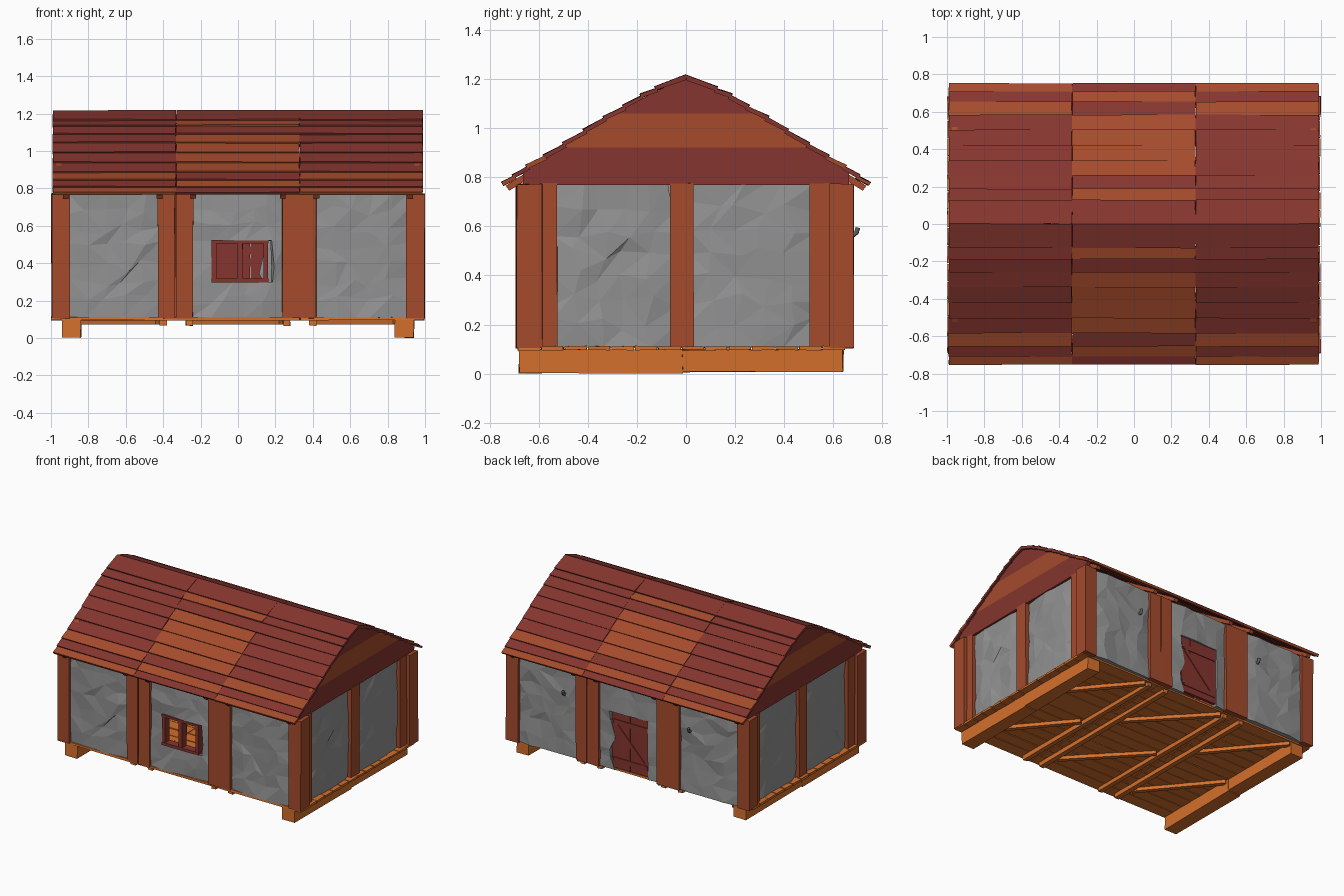
import bpy, bmesh, math, random
from mathutils import Vector

if "Cube" in bpy.data.objects:
    bpy.data.objects.remove(bpy.data.objects["Cube"])

random.seed(4)


def material(name, r, g, b):
    m = bpy.data.materials.new(name)
    m.diffuse_color = tuple((c / 255) ** 2.2 for c in (r, g, b)) + (1,)
    m.use_nodes = True
    m.node_tree.nodes["Principled BSDF"].inputs["Base Color"].default_value = m.diffuse_color
    return m


MAROON = material("dark red wood", 132, 56, 50)
BROWN = material("brown wood", 163, 76, 48)
ORANGE = material("orange wood", 211, 111, 48)
STONE = material("grey stone", 145, 145, 145)
IRON = material("dark iron", 98, 98, 100)


def finish(name, bm, mat, turned=False):
    """Make an object; turned spins it half a turn round z."""
    if turned:
        for v in bm.verts:
            v.co.x, v.co.y = -v.co.x, -v.co.y
    me = bpy.data.meshes.new(name)
    bm.to_mesh(me)
    bm.free()
    me.materials.append(mat)
    ob = bpy.data.objects.new(name, me)
    bpy.context.collection.objects.link(ob)
    return ob


def prism(name, pts, x0, x1, mat, turned=False, wobble=0.0):
    """Extrude a (y, z) outline along x."""
    bm = bmesh.new()
    a = [bm.verts.new((x0, y, z)) for y, z in pts]
    b = [bm.verts.new((x1, y, z)) for y, z in pts]
    bm.faces.new(a)
    bm.faces.new(b[::-1])
    for i in range(len(pts)):
        j = (i + 1) % len(pts)
        bm.faces.new((a[j], a[i], b[i], b[j]))
    bmesh.ops.recalc_face_normals(bm, faces=bm.faces)
    for v in bm.verts:
        v.co += Vector([random.uniform(-wobble, wobble) for _ in range(3)])
    return finish(name, bm, mat, turned)


def box(name, x0, x1, y0, y1, z0, z1, mat, turned=False, wobble=0.003):
    return prism(name, [(y0, z0), (y1, z0), (y1, z1), (y0, z1)], x0, x1, mat, turned, wobble)


def bar(name, p, q, w, h, mat):
    """Square bar between two points."""
    p, q = Vector(p), Vector(q)
    bm = bmesh.new()
    bmesh.ops.create_cube(bm, size=1)
    bmesh.ops.scale(bm, vec=(w, h, (q - p).length), verts=bm.verts)
    rot = (q - p).to_track_quat('Z', 'Y').to_matrix()
    bmesh.ops.rotate(bm, matrix=rot, verts=bm.verts)
    bmesh.ops.translate(bm, vec=(p + q) / 2, verts=bm.verts)
    return finish(name, bm, mat)


def steps(stops, size):
    out = [stops[0]]
    for a, b in zip(stops, stops[1:]):
        n = max(1, round((b - a) / size))
        out += [a + (b - a) * (i + 1) / n for i in range(n)]
    return out


def stone_panel(name, axis, depth, u0, u1, hole=None, turned=False):
    """Rough faceted wall, optionally with an opening (u0, u1, z0, z1)."""
    z0, z1 = 0.108, 0.772
    su = [u0, u1] if not hole else [u0, hole[0], hole[1], u1]
    sz = [z0, z1] if not hole else sorted({z0, hole[2], hole[3], z1})
    us, zs = steps(su, 0.095), steps(sz, 0.095)
    bm = bmesh.new()
    grid = []
    for i, u in enumerate(us):
        row = []
        for z in zs:
            edge = u in su
            ju = 0 if edge else random.uniform(-0.03, 0.03)
            jz = 0 if z in sz else random.uniform(-0.03, 0.03)
            # the outer edges sink behind the posts
            sink = 0.012 if i in (0, len(us) - 1) else 0
            d = depth + random.uniform(-0.008, 0.008) - math.copysign(sink, depth)
            row.append(bm.verts.new((u + ju, d, z + jz) if axis == 'y' else (d, u + ju, z + jz)))
        grid.append(row)
    for i in range(len(us) - 1):
        for j in range(len(zs) - 1):
            cu, cz = (us[i] + us[i + 1]) / 2, (zs[j] + zs[j + 1]) / 2
            if hole and hole[0] < cu < hole[1] and hole[2] < cz < hole[3]:
                continue
            a, b, c, d = grid[i][j], grid[i + 1][j], grid[i + 1][j + 1], grid[i][j + 1]
            tris = ((a, b, c), (a, c, d)) if random.random() < 0.6 else ((a, b, d), (b, c, d))
            for t in tris:
                bm.faces.new(t)
    for v in [v for v in bm.verts if not v.link_faces]:
        bm.verts.remove(v)
    ob = finish(name, bm, STONE, turned)
    mod = ob.modifiers.new("thickness", 'SOLIDIFY')
    mod.thickness, mod.offset = 0.045, 0


# Ground beams and floor planks
for s in (-1, 1):
    x0, x1 = sorted((0.84 * s, 0.94 * s))
    box("ground_beam", x0, x1, -0.68, -0.015, 0.003, 0.098, ORANGE)
    box("ground_beam", x0, x1, -0.015, 0.64, 0.008, 0.098, ORANGE)
for i in range(14):
    y = -0.685 + i * 0.0955
    for k in range(3):
        x = -0.997 + k * 0.665
        box("floor_plank", x, x + 0.662, y, y + 0.09, 0.096, 0.112, ORANGE, wobble=0.002)

# Joists and diagonal braces under the floor
for x in (-0.40, -0.26, 0.26, 0.40):
    box("floor_joist", x - 0.018, x + 0.018, -0.66, 0.64, 0.066, 0.097, ORANGE)
for a, b in ((0.84, 0.43), (0.23, -0.23), (-0.43, -0.84)):
    for y in (-0.53, 0.14):
        bar("floor_brace", (a, y, 0.084), (b, y + 0.49, 0.084), 0.032, 0.026, ORANGE)

# Wall posts and stone panels, repeated by a half turn
for t in (False, True):
    y0 = -0.682 if t else -0.692
    for x0, x1 in ((-0.997, -0.9), (-0.43, -0.338), (-0.333, -0.24), (0.235, 0.42), (0.9, 0.997)):
        corner = abs(x0 + x1) > 1.5
        box("corner_post" if corner else "wall_post", x0, x1, y0,
            -0.585 if corner else -0.62, 0.105, 0.772, BROWN, t)
    for ya, yb in ((-0.587, -0.525), (-0.065, 0.03), (0.505, 0.587)):
        box("side_post", 0.89, 0.975, ya, yb, 0.105, 0.775, BROWN, t, 0.002)
    d = y0 + 0.031
    stone_panel("stone_wall", 'y', d, -0.905, -0.42, None, t)
    stone_panel("stone_wall", 'y', d, 0.41, 0.905, None, t)
    stone_panel("stone_side_wall", 'x', 0.937, -0.54, -0.05, None, t)
    stone_panel("stone_side_wall", 'x', 0.937, 0.02, 0.52, None, t)
stone_panel("window_wall", 'y', -0.661, -0.25, 0.25, (-0.14, 0.16, 0.30, 0.52))
stone_panel("door_wall", 'y', 0.651, -0.25, 0.25, (-0.155, 0.14, 0.108, 0.54))

# Window frame with a middle bar
for x0, x1 in ((-0.14, -0.115), (-0.005, 0.025), (0.135, 0.16)):
    box("window_upright", x0, x1, -0.69, -0.635, 0.30, 0.52, MAROON, wobble=0.001)
for z0, z1 in ((0.295, 0.318), (0.505, 0.522)):
    box("window_rail", -0.142, 0.162, -0.692, -0.635, z0, z1, MAROON, wobble=0.001)

# Plank door with thin battens on both faces
for i in range(4):
    x = -0.157 + i * 0.0745
    box("door_plank", x, x + 0.0735, 0.645, 0.665, 0.125, 0.542, MAROON, wobble=0.0005)
for y in (0.643, 0.667):
    for z in (0.17, 0.45):
        box("door_batten", -0.152, 0.137, y - 0.004, y + 0.004, z, z + 0.035, MAROON, wobble=0.001)
    bar("door_brace", (-0.12, y, 0.21), (0.11, y, 0.45), 0.008, 0.03, MAROON)
for z in (0.18, 0.46):
    box("door_hinge", 0.125, 0.143, 0.669, 0.677, z, z + 0.016, IRON, wobble=0)

# Iron hooks on the back wall
for x in (-0.51, 0.52):
    cu = bpy.data.curves.new("wall_hook", 'CURVE')
    cu.dimensions = '3D'
    cu.bevel_depth, cu.bevel_resolution = 0.011, 1
    sp = cu.splines.new('POLY')
    path = ((0.665, 0.572), (0.685, 0.566), (0.695, 0.575), (0.70, 0.595))
    sp.points.add(len(path) - 1)
    for p, (y, z) in zip(sp.points, path):
        p.co = (x, y, z, 1)
    cu.use_fill_caps = True
    cu.materials.append(IRON)
    bpy.context.collection.objects.link(bpy.data.objects.new("wall_hook", cu))

# Gable boards in three bands
for t in (False, True):
    for pts, m in (([(0.665, 0.768), (0.665, 0.82), (0.525, 0.922)], MAROON),
                   ([(0.525, 0.922), (0.30, 1.06)], BROWN),
                   ([(0.30, 1.06), (0.02, 1.2)], MAROON)):
        prism("gable_board", pts + [(-y, z) for y, z in pts[::-1]], 0.945, 0.972, m, t)

# Roof rafters, then overlapping roof planks in three sections
ROWS = [(0, 1.21), (.12, 1.163), (.18, 1.135), (.25, 1.09), (.33, 1.045), (.41, .992),
        (.495, .938), (.575, .887), (.645, .845), (.70, .807), (.743, .776)]
for s in (-1, 1):
    for x in (-0.92, -0.42, -0.24, 0.24, 0.42, 0.92):
        pts = [(0, 1.19), (0.33 * s, 1.025), (0.735 * s, 0.765), (0.72 * s, 0.745),
               (0.33 * s, 0.99), (0, 1.15)]
        prism("rafter", pts, x - 0.015, x + 0.015, BROWN)
    for k in range(3):
        x0 = -0.99 + 0.66 * k
        lights = (1, 3, 4, 5, 6, 8) if k == 1 else (7, 9)
        for i, ((ya, za), (yb, zb)) in enumerate(zip(ROWS, ROWS[1:])):
            n = Vector((za - zb, yb - ya)).normalized() * 0.017
            a = Vector((ya, za))
            b = Vector((yb, zb)) + (Vector((yb, zb)) - a).normalized() * 0.006 + n * 0.5
            outline = [a, b, b - n, a - n]
            if i == 0:
                outline = [(0, 1.218), b, b - n, (0, 1.195)]
            prism("roof_plank", [(y * s, z) for y, z in outline], x0, x0 + 0.658,
                  BROWN if i in lights else MAROON, wobble=0.002)
